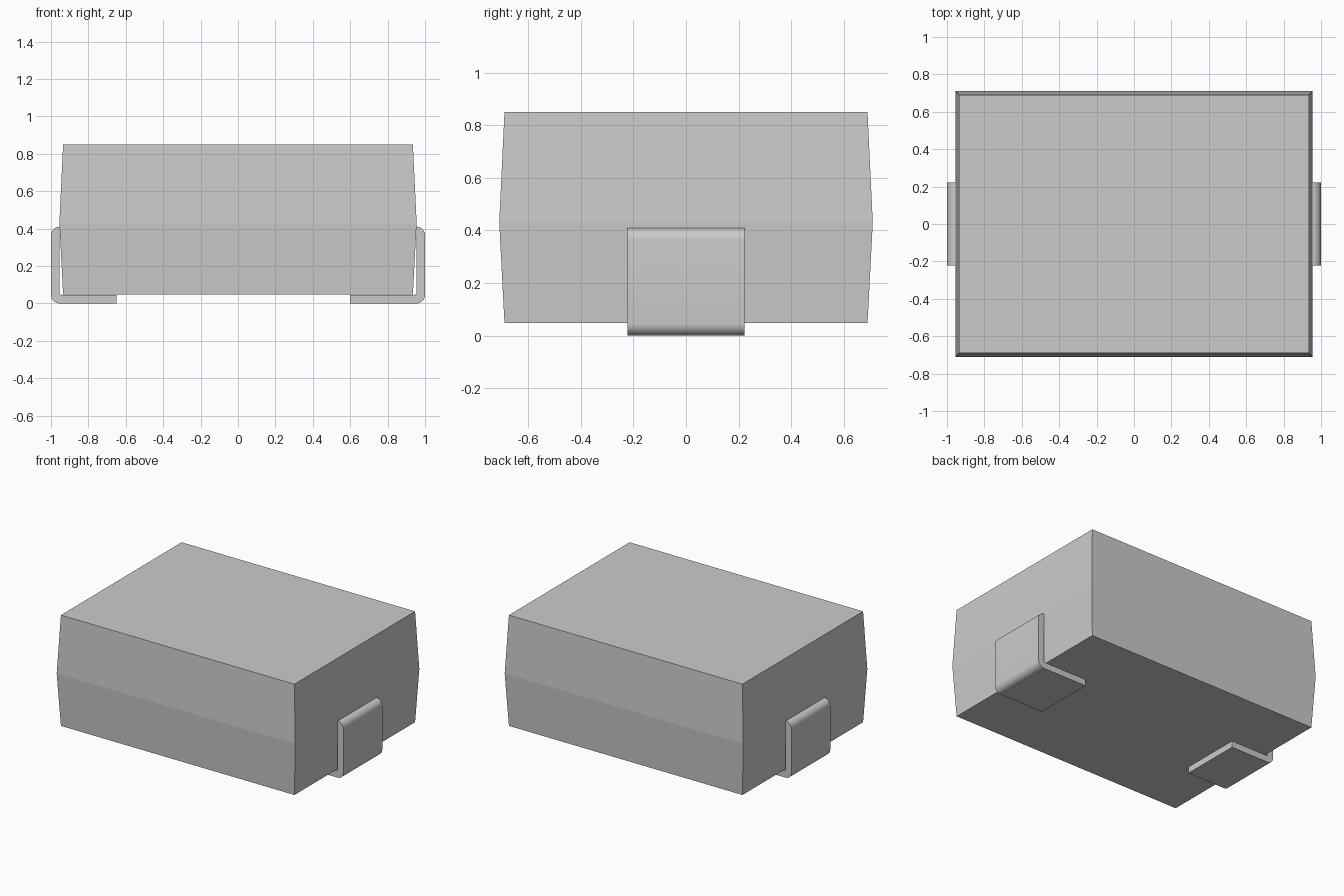
import bpy, bmesh, math

cube = bpy.data.objects.get("Cube")
if cube:
    bpy.data.objects.remove(cube, do_unlink=True)

grey = bpy.data.materials.new("plain grey")
grey.use_nodes = True
COLOUR = (0.6, 0.6, 0.6, 1)
grey.diffuse_color = COLOUR
grey.node_tree.nodes["Principled BSDF"].inputs["Base Color"].default_value = COLOUR


def finish(bm, name):
    bmesh.ops.recalc_face_normals(bm, faces=bm.faces[:])
    mesh = bpy.data.meshes.new(name)
    bm.to_mesh(mesh)
    bm.free()
    mesh.materials.append(grey)
    obj = bpy.data.objects.new(name, mesh)
    bpy.context.collection.objects.link(obj)
    return obj


# Moulded body: three rectangles, widest at the parting line
bm = bmesh.new()
rings = []
for hx, hy, z in [(0.935, 0.69, 0.048), (0.955, 0.71, 0.43), (0.935, 0.69, 0.85)]:
    rings.append([bm.verts.new((sx * hx, sy * hy, z))
                  for sx, sy in [(-1, -1), (1, -1), (1, 1), (-1, 1)]])
for low, high in zip(rings, rings[1:]):
    for i in range(4):
        j = (i + 1) % 4
        bm.faces.new((low[i], low[j], high[j], high[i]))
bm.faces.new(rings[0])
bm.faces.new(rings[-1])
finish(bm, "body")


def arc(cx, cz, r, start, end, steps=8):
    angles = [math.radians(start + (end - start) * i / steps) for i in range(steps + 1)]
    return [(cx + r * math.cos(a), cz + r * math.sin(a)) for a in angles]


# Folded metal lead: strip outline extruded across its width
T = 0.046
HALF_WIDTH = 0.222


def lead(name, side, foot_end):
    outline = [(foot_end, 0)]
    outline += arc(1 - T, T, T, -90, 0)
    outline += arc(1 - T, 0.41 - T, T, 0, 90)
    outline += [(0.92, 0.41), (0.92, 0.41 - T), (1 - T, 0.41 - T)]
    outline += arc(0.942, T + 0.012, 0.012, 0, -90, 4)
    outline += [(foot_end, T)]
    bm = bmesh.new()
    face = bm.faces.new([bm.verts.new((side * x, -HALF_WIDTH, z)) for x, z in outline])
    new = bmesh.ops.extrude_face_region(bm, geom=[face])["geom"]
    verts = [v for v in new if isinstance(v, bmesh.types.BMVert)]
    bmesh.ops.translate(bm, verts=verts, vec=(0, 2 * HALF_WIDTH, 0))
    obj = finish(bm, name)
    bpy.ops.object.select_all(action="DESELECT")
    obj.select_set(True)
    bpy.context.view_layer.objects.active = obj
    bpy.ops.object.shade_smooth_by_angle(angle=math.radians(30))


lead("left_lead", 1, 0.6)
lead("right_lead", -1, 0.65)
